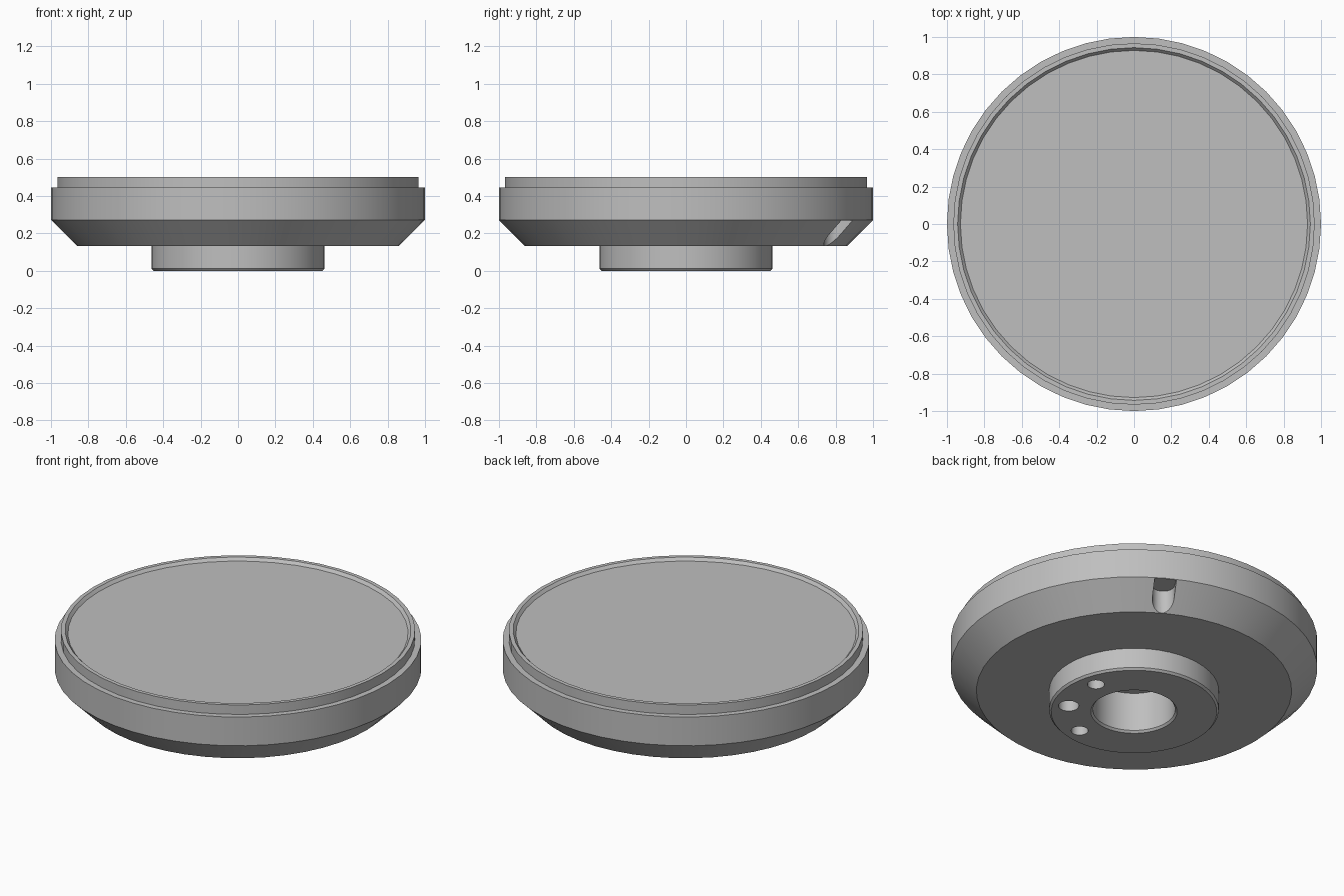
import bpy, bmesh
from math import pi, sin, cos, radians
from mathutils import Matrix

if "Cube" in bpy.data.objects:
    bpy.data.objects.remove(bpy.data.objects["Cube"], do_unlink=True)

grey = bpy.data.materials.new("light grey")
grey.use_nodes = True
COLOUR = (0.52, 0.52, 0.52, 1)
grey.diffuse_color = COLOUR
grey.node_tree.nodes["Principled BSDF"].inputs["Base Color"].default_value = COLOUR


def finish(name, bm):
    bmesh.ops.recalc_face_normals(bm, faces=bm.faces)
    mesh = bpy.data.meshes.new(name)
    bm.to_mesh(mesh)
    bm.free()
    mesh.materials.append(grey)
    ob = bpy.data.objects.new(name, mesh)
    bpy.context.collection.objects.link(ob)
    return ob


def lathe(name, profile, steps):
    """Revolve (radius, z) points, closing both ends on the axis."""
    bm = bmesh.new()
    rings = [[bm.verts.new((r * cos(2 * pi * i / steps), r * sin(2 * pi * i / steps), z))
              for i in range(steps)] for r, z in profile]
    for a, b in zip(rings, rings[1:]):
        for i in range(steps):
            j = (i + 1) % steps
            bm.faces.new((a[i], a[j], b[j], b[i]))
    bm.faces.new(rings[0])
    bm.faces.new(rings[-1])
    return finish(name, bm)


def prism(name, outline, z0, z1, angle):
    """Extrude an outline upward and turn it about the main axis."""
    bm = bmesh.new()
    face = bm.faces.new([bm.verts.new((x, y, z0)) for x, y in outline])
    top = bmesh.ops.extrude_face_region(bm, geom=[face])["geom"]
    bmesh.ops.translate(bm, vec=(0, 0, z1 - z0),
                        verts=[v for v in top if isinstance(v, bmesh.types.BMVert)])
    bm.transform(Matrix.Rotation(radians(angle), 4, "Z"))
    return finish(name, bm)


def arc(cx, radius, start, end, count):
    angles = [radians(start + (end - start) * i / count) for i in range(count + 1)]
    return [(cx + radius * cos(a), radius * sin(a)) for a in angles]


# Turned body: bore, hub, tapered underside, rim and shallow top recess
body = lathe("round_base", [
    (0.225, 0.245), (0.225, 0.012), (0.236, 0),
    (0.452, 0), (0.463, 0.012), (0.463, 0.132),
    (0.86, 0.132), (1.0, 0.272), (1.0, 0.445),
    (0.966, 0.445), (0.966, 0.502), (0.943, 0.502), (0.928, 0.485)], 48)

# Four small and two larger mounting holes in the hub
cutters = []
for angle in (15, 105, 195, 285, 150, 330):
    radius = 0.056 if angle in (150, 330) else 0.047
    cutters.append(prism("hole_cutter", arc(0.362, radius, 0, 345, 23), -0.05, 0.2, angle))

# Round-ended notch in the tapered underside
slot = arc(0.92, 0.06, 90, 270, 14) + [(1.1, -0.06), (1.1, 0.06)]
cutters.append(prism("notch_cutter", slot, 0.08, 0.27, 60))

bpy.context.view_layer.objects.active = body
for cutter in cutters:
    cutter.hide_render = True
    mod = body.modifiers.new("cut", "BOOLEAN")
    mod.operation = "DIFFERENCE"
    mod.solver = "EXACT"
    mod.object = cutter
    bpy.ops.object.modifier_apply(modifier=mod.name)
    bpy.data.objects.remove(cutter, do_unlink=True)

bpy.ops.object.select_all(action="DESELECT")
body.select_set(True)
bpy.ops.object.shade_smooth_by_angle(angle=radians(28))
